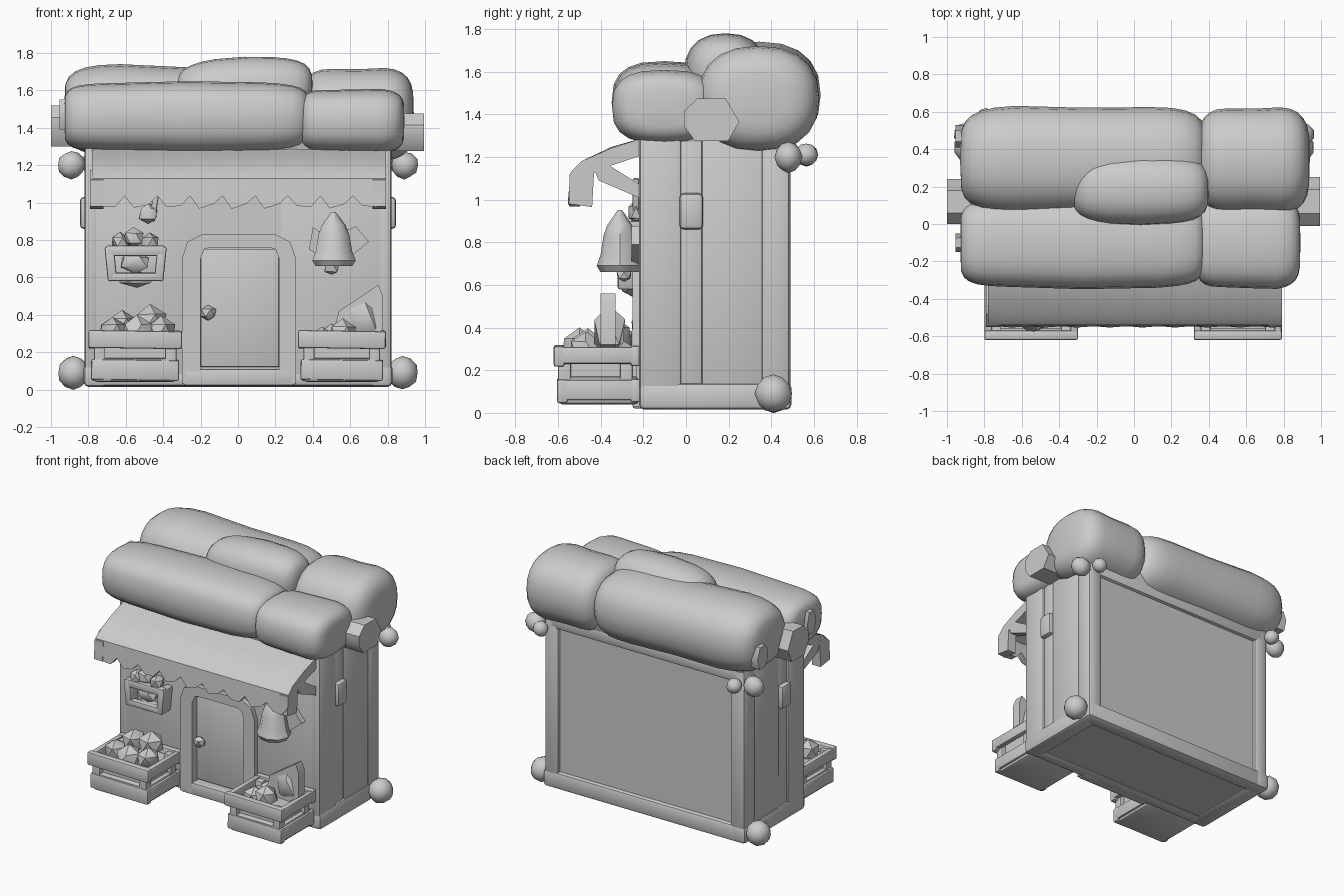
import bpy, bmesh, math, random
from mathutils import Vector, Matrix

if "Cube" in bpy.data.objects:
    bpy.data.objects.remove(bpy.data.objects["Cube"])

random.seed(4)
parts = []

def finish(name, bm):
    bmesh.ops.recalc_face_normals(bm, faces=bm.faces)
    me = bpy.data.meshes.new(name)
    bm.to_mesh(me)
    bm.free()
    ob = bpy.data.objects.new(name, me)
    bpy.context.collection.objects.link(ob)
    parts.append(ob)
    return ob

def box(name, lo, hi, bev=0.012, rot=None):
    """Bevelled box between two corners."""
    lo, hi = Vector(lo), Vector(hi)
    c, s = (lo + hi) / 2, hi - lo
    bm = bmesh.new()
    bmesh.ops.create_cube(bm, size=1)
    bmesh.ops.scale(bm, vec=s, verts=bm.verts)
    if bev:
        bmesh.ops.bevel(bm, geom=bm.edges[:], offset=bev, segments=2, profile=0.5, affect='EDGES')
    if rot:
        bmesh.ops.rotate(bm, verts=bm.verts, matrix=Matrix.Rotation(rot[0], 3, rot[1]))
    bmesh.ops.translate(bm, verts=bm.verts, vec=c)
    return finish(name, bm)

def pillow(name, lo, hi, ex=0.35, e=0.75, phase=0.0, tilt=0.0):
    """Soft roll lying along x, a superellipsoid with slight sagging."""
    lo, hi = Vector(lo), Vector(hi)
    c, h = (lo + hi) / 2, (hi - lo) / 2
    sp = lambda a, p: math.copysign(abs(a) ** p, a)
    bm = bmesh.new()
    bmesh.ops.create_uvsphere(bm, u_segments=20, v_segments=14, radius=1)
    for v in bm.verts:
        r = math.hypot(v.co.x, v.co.y)
        a = math.atan2(v.co.y, v.co.x)
        x = sp(v.co.z, ex)
        k = r ** ex if r > 1e-4 else 0
        w = 1 - 0.025 * (1 + math.sin(4 * x + phase))
        v.co = c + Vector((x * h.x, k * sp(math.cos(a), e) * h.y * w,
                           k * sp(math.sin(a), e) * h.z * w + tilt * x))
    return finish(name, bm)

def rock(name, c, size, sub=1, jit=0.12):
    """Faceted lump."""
    bm = bmesh.new()
    bmesh.ops.create_icosphere(bm, subdivisions=sub, radius=1)
    for v in bm.verts:
        k = 1 + random.uniform(-jit, jit * 0.4)
        v.co = Vector(c) + Vector([v.co[i] * size[i] * k for i in range(3)])
    return finish(name, bm)

def prism(name, pts, axis, a, b):
    """Extrude a 2D outline: axis 'x' takes (y,z), axis 'y' takes (x,z)."""
    bm = bmesh.new()
    place = (lambda p, t: (t, p[0], p[1])) if axis == 'x' else (lambda p, t: (p[0], t, p[1]))
    ra = [bm.verts.new(place(p, a)) for p in pts]
    rb = [bm.verts.new(place(p, b)) for p in pts]
    n = len(pts)
    for i in range(n):
        bm.faces.new((ra[i], ra[(i + 1) % n], rb[(i + 1) % n], rb[i]))
    bm.faces.new(ra)
    bm.faces.new(rb[::-1])
    return finish(name, bm)

# house core and front wall around the door opening
box("house_core", (-.77, -.17, .03), (.77, .465, 1.36), 0)
box("front_wall_left", (-.8, -.215, .03), (-.2, -.16, 1.3))
box("front_wall_right", (.22, -.215, .03), (.8, -.16, 1.3))
box("front_wall_top", (-.21, -.215, .75), (.23, -.16, 1.3), 0)
box("door_panel", (-.2, -.2, .12), (.22, -.15, .76), .008)
box("door_sill", (-.29, -.25, .02), (.3, -.16, .11))
rock("door_knob", (-.16, -.22, .41), (.05, .04, .045))

# arched door frame
outer = [(-.3, .03), (-.3, .7), (-.27, .79), (-.19, .83), (.2, .83), (.28, .79), (.31, .7), (.31, .03)]
inner = [(.22, .03), (.22, .7), (.2, .75), (.17, .76), (-.15, .76), (-.18, .75), (-.2, .7), (-.2, .03)]
prism("door_frame", outer + inner, 'y', -.25, -.17)

# base beams, rear frame, and mirrored side trim
box("base_front", (-.81, -.22, .02), (.81, -.12, .09), .02)
box("base_back", (-.81, .38, .015), (.81, .495, .14), .025)
box("back_top_beam", (-.78, .4, 1.19), (.78, .49, 1.3), .025)
for s, side in ((1, "right"), (-1, "left")):
    def sbox(name, x0, x1, ylo, yhi, zlo, zhi, bev=.015):
        box(side + name, (min(s * x0, s * x1), ylo, zlo), (max(s * x0, s * x1), yhi, zhi), bev)
    sbox("_base_beam", .7, .825, -.22, .495, .015, .14, .025)
    sbox("_front_post", .75, .82, -.22, -.02, .1, 1.3, .02)
    sbox("_side_plank", .75, .808, -.025, .075, .1, 1.3, .008)
    sbox("_side_panel", .75, .812, .072, .36, .1, 1.3, .015)
    sbox("_back_post", .7, .82, .35, .49, .05, 1.3, .03)
    sbox("_side_plaque", .79, .845, -.03, .08, .86, 1.03, .02)
    rock(side + "_foot_knob", (s * .88, .41, .09), (.085, .088, .09), 2, .03)
    rock(side + "_eave_knob", (s * .89, .48, 1.2), (.075, .065, .075), 2, .06)
    rock(side + "_eave_knob_small", (s * .79, .565, 1.21), (.055, .055, .055), 2, .06)

# padded roof rolls
box("roof_core", (-.82, -.22, 1.26), (.82, .5, 1.45), .04)
pillow("roof_roll_back_left", (-.93, .05, 1.23), (.39, .635, 1.735), ex=.4, e=.85, phase=1, tilt=-.015)
pillow("roof_roll_back_right", (.34, .05, 1.22), (.94, .63, 1.725), ex=.5, e=.85, phase=2)
pillow("roof_roll_front_left", (-.93, -.35, 1.26), (.38, .15, 1.65), e=.72, phase=4, ex=.32)
pillow("roof_roll_front_right", (.33, -.35, 1.26), (.89, .15, 1.61), e=.72, ex=.4, phase=3)
pillow("roof_roll_top", (-.33, -.01, 1.4), (.4, .38, 1.78), ex=.55, e=.85, phase=5, tilt=.015)

# chunky six-sided log ends under the roof rolls
for name, x0, x1, y, z, ry, rz in (("log_end_right", .8, .995, .12, 1.375, .13, .1),
                                   ("log_end_left", -.8, -1.0, .12, 1.41, .12, .11),
                                   ("log_end_left_front", -.85, -.955, -.1, 1.47, .05, .08),
                                   ("log_end_left_back", -.85, -.955, .47, 1.43, .06, .08)):
    prism(name, [(y - ry, z - rz * .3), (y - ry * .6, z - rz), (y + ry * .6, z - rz), (y + ry, z - rz * .1),
                 (y + ry * .5, z + rz), (y - ry * .5, z + rz), (y - ry, z + rz * .4)], 'x', x0, x1)

# awning: a profile swept along x with a notched lower hem
cols = [(-.78, 1.01)]
n = 9
for i in range(n):
    x0, w = -.78 + i * 1.57 / n, 1.57 / n
    d = random.uniform(-.01, .01)
    cols += [(x0 + w * .28, .975 + d), (x0 + w * .72, .985 - d), (x0 + w, 1.035)]
bm = bmesh.new()
rows = []
for i, (x, hem) in enumerate(cols):
    wob = .008 * math.sin(i * 2.1)
    prof = [(-.2, 1.29), (-.35, 1.24 + wob), (-.49, 1.18), (-.54, 1.13), (-.55 + wob / 2, hem),
            (-.5 + wob / 2, hem), (-.485, 1.1), (-.35, 1.16), (-.2, 1.21)]
    rows.append([bm.verts.new((x, y, z)) for y, z in prof])
for a, b in zip(rows, rows[1:]):
    for j in range(9):
        bm.faces.new((a[j], a[(j + 1) % 9], b[(j + 1) % 9], b[j]))
bm.faces.new(rows[0])
bm.faces.new(rows[-1])
finish("awning", bm)
for s, side in ((1, "right"), (-1, "left")):
    prism(side + "_awning_flap", [(-.55, .98), (-.44, .965), (-.43, 1.15), (-.48, 1.175), (-.545, 1.12)],
          'x', s * .72, s * .79)
    prism(side + "_awning_strut", [(-.44, 1.17), (-.41, 1.09), (-.2, 1.0), (-.2, 1.06), (-.36, 1.16)],
          'x', s * .72, s * .79)

# slatted crates
for name, x0, x1 in (("left_crate", -.8, -.3), ("right_crate", .32, .79)):
    box(name + "_tray", (x0 + .03, -.6, .04), (x1 - .03, -.22, .17), .02)
    box(name + "_lining", (x0 + .06, -.56, .1), (x1 - .06, -.23, .27), 0)
    for lv, z0, z1, g in (("lower", .05, .16, .015), ("upper", .22, .315, 0)):
        box(f"{name}_{lv}_front", (x0 + g, -.62 + g, z0), (x1 - g, -.57 + g, z1), .01, (.015, 'Y'))
        box(f"{name}_{lv}_back", (x0 + g, -.26, z0), (x1 - g, -.215, z1), .01)
        for sx, x in (("a", x0 + g), ("b", x1 - g - .04)):
            box(f"{name}_{lv}_side_{sx}", (x, -.61 + g, z0 + .01), (x + .04, -.22, z1 - .005), .01)
    for i, (px, py) in enumerate(((x0 + .06, -.57), (x1 - .06, -.57), (x0 + .06, -.28), (x1 - .06, -.28))):
        box(f"{name}_post_{i}", (px - .03, py - .03, .08), (px + .03, py + .03, .3), .008)

# produce in the crates
for i, (x, y, z, r) in enumerate(((-.67, -.47, .31, .085), (-.54, -.5, .31, .09), (-.41, -.46, .31, .085),
                                  (-.62, -.33, .34, .09), (-.47, -.34, .36, .095), (.45, -.45, .26, .08),
                                  (.56, -.47, .3, .085), (.5, -.32, .27, .085))):
    rock(f"produce_{i}", (x, y, z), (r, r, r), 1, .08)
prism("leafy_greens", [(.5, .28), (.54, .42), (.66, .5), (.75, .56), (.775, .5), (.775, .32), (.7, .27)],
      'y', -.4, -.33)
rock("greens_bulge", (.665, -.36, .38), (.1, .085, .13))

# hanging basket on the left
box("basket_top_bar", (-.705, -.32, .715), (-.39, -.27, .77), .01)
box("basket_bottom_bar", (-.68, -.32, .58), (-.42, -.27, .625), .01)
for s, x in ((1, -.68), (-1, -.415)):
    box("basket_side_bar", (x - .025, -.32, .58), (x + .025, -.21, .765), .01, (-.1 * s, 'Y'))
box("basket_back", (-.66, -.24, .58), (-.43, -.2, .74), .01)
rock("basket_filling", (-.55, -.265, .68), (.09, .05, .06))
rock("basket_underside", (-.54, -.25, .59), (.11, .06, .045))
for i, (x, z, r) in enumerate(((-.63, .79, .055), (-.56, .81, .06), (-.47, .79, .055))):
    rock(f"basket_plant_{i}", (x, -.27, z), (r, .06, r))
rock("basket_hook_plate", (-.48, -.235, .94), (.055, .04, .06))
box("basket_hook_rod", (-.46, -.25, .9), (-.43, -.22, 1.1), .006, (.15, 'Y'))

# bell on the right with leaves behind
bm = bmesh.new()
rings = []
for r, z in ((.1, .66), (.12, .69), (.1, .74), (.085, .83), (.065, .88), (.012, .95)):
    rings.append([bm.verts.new((.51 + r * math.cos(a), -.31 + r * .92 * math.sin(a), z))
                  for a in [i * math.tau / 9 for i in range(9)]])
for a, b in zip(rings, rings[1:]):
    for j in range(9):
        bm.faces.new((a[j], a[(j + 1) % 9], b[(j + 1) % 9], b[j]))
bm.faces.new(rings[0])
bm.faces.new(rings[-1])
finish("bell", bm)
rock("bell_clapper", (.5, -.29, .645), (.045, .04, .035))
prism("bell_leaves", [(.38, .75), (.4, .87), (.47, .82), (.6, .86), (.63, .875), (.7, .79), (.6, .71), (.5, .68)],
      'y', -.255, -.205)
box("bell_bracket", (.485, -.32, .86), (.525, -.2, .9), .008)

# smooth rounded surfaces while keeping hard edges
bpy.ops.object.select_all(action='DESELECT')
for ob in parts:
    ob.select_set(True)
bpy.context.view_layer.objects.active = parts[0]
bpy.ops.object.shade_smooth_by_angle(angle=math.radians(38))
